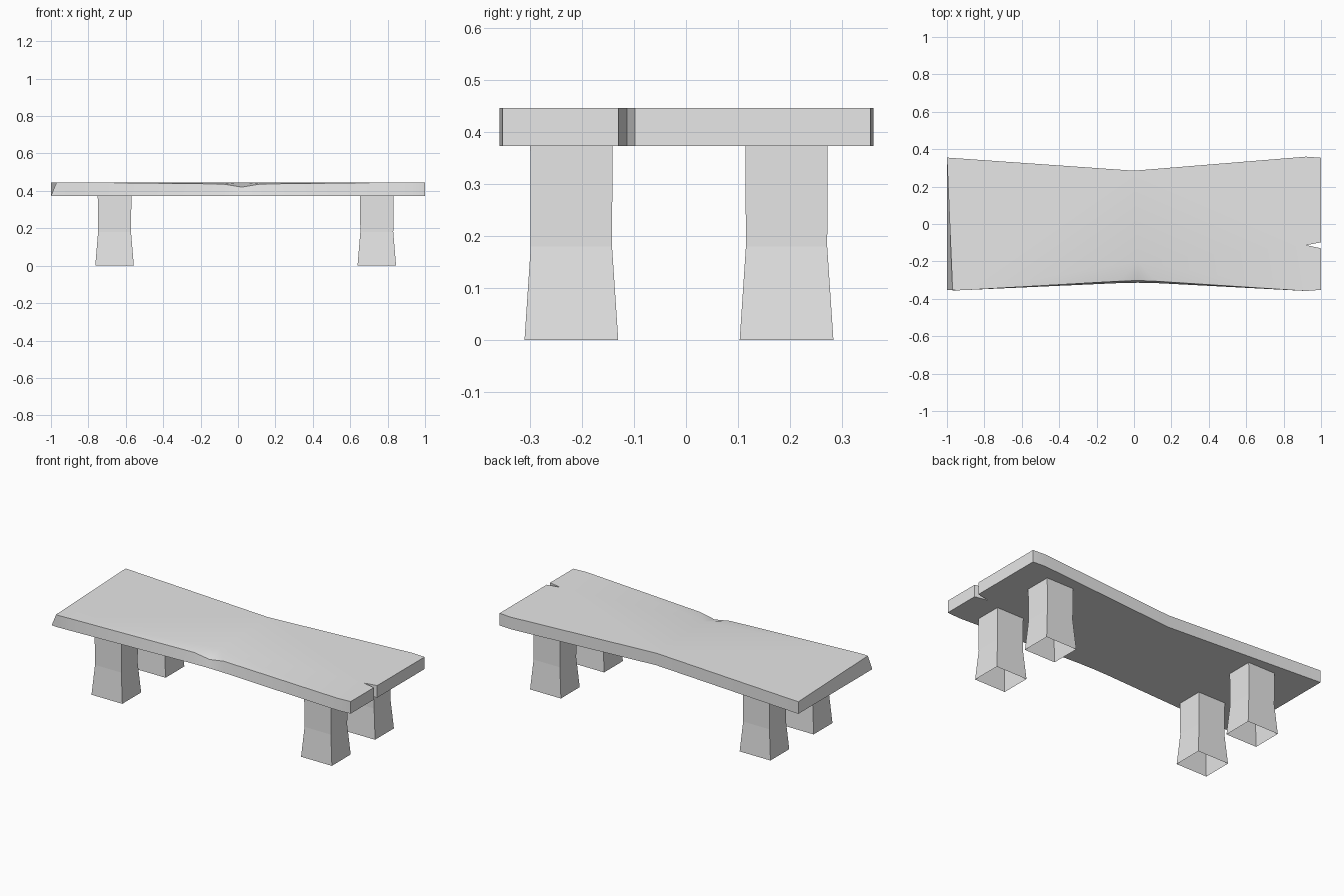
import bpy
import bmesh

cube = bpy.data.objects.get("Cube")
if cube:
    bpy.data.objects.remove(cube, do_unlink=True)

grey = bpy.data.materials.new("plain grey")
grey.use_nodes = True
grey.diffuse_color = (0.8, 0.8, 0.8, 1)
grey.node_tree.nodes["Principled BSDF"].inputs["Base Color"].default_value = (0.8, 0.8, 0.8, 1)

UNDER, TOP = 0.373, 0.446


def finish(bm, name):
    mesh = bpy.data.meshes.new(name)
    bm.normal_update()
    bm.to_mesh(mesh)
    bm.free()
    obj = bpy.data.objects.new(name, mesh)
    obj.data.materials.append(grey)
    bpy.context.collection.objects.link(obj)
    return obj


def wall(bm, low, high):
    """Join two counter-clockwise rings with outward quads."""
    n = len(low)
    for i in range(n):
        j = (i + 1) % n
        bm.faces.new((low[i], low[j], high[j], high[i]))


# Seat: waisted plank with a split in the right end and a worn front edge
front = [(-0.88, -0.352), (-0.08, -0.316), (0.02, -0.314), (0.12, -0.316), (0.92, -0.358)]
rest = [(1, -0.352), (1, -0.13), (0.92, -0.113), (1, -0.098), (1, 0.354),
        (0.92, 0.36), (0, 0.285), (-1, 0.355), (-1, -0.352), (-0.96, -0.355)]
outline = front + rest
# Top edge shifts: worn dip at the front, sloping cut at the left end
shift = {1: (0, 0.01, -0.009), 2: (0, 0.012, -0.026), 3: (0, 0.01, -0.009),
         len(outline) - 2: (0.03, 0, 0), len(outline) - 1: (0.01, 0, 0)}

bm = bmesh.new()
low, high = [], []
for i, (x, y) in enumerate(outline):
    dx, dy, dz = shift.get(i, (0, 0, 0))
    low.append(bm.verts.new((x, y, UNDER)))
    high.append(bm.verts.new((x + dx, y + dy, TOP + dz)))
wall(bm, low, high)
bm.faces.new(low[::-1])
# Fan of facets falling into the worn dip, then the flat remainder
ridge = bm.verts.new((0.02, -0.2, TOP))
for a, b in zip(high[:4], high[1:5]):
    bm.faces.new((ridge, a, b))
bm.faces.new([high[0], ridge] + high[4:])
bmesh.ops.triangulate(bm, faces=[f for f in bm.faces if len(f.verts) > 4])
seat = finish(bm, "seat")
bpy.ops.object.select_all(action="DESELECT")
seat.select_set(True)
bpy.context.view_layer.objects.active = seat
bpy.ops.object.shade_smooth_by_angle()


# Legs: open square tubes that flare towards the floor
def leg(name, cx, cy):
    bm = bmesh.new()
    rings = []
    for z, hx, hy in ((0, 0.103, 0.09), (0.18, 0.088, 0.078), (UNDER, 0.09, 0.079)):
        rings.append([bm.verts.new((cx + sx * hx, cy + sy * hy, z))
                      for sx, sy in ((-1, -1), (1, -1), (1, 1), (-1, 1))])
    for a, b in zip(rings, rings[1:]):
        wall(bm, a, b)
    finish(bm, name)


for side, cx in (("right", -0.66), ("left", 0.742)):
    for end, cy in (("front", -0.22), ("back", 0.193)):
        leg(f"{end}_{side}_leg", cx, cy)
